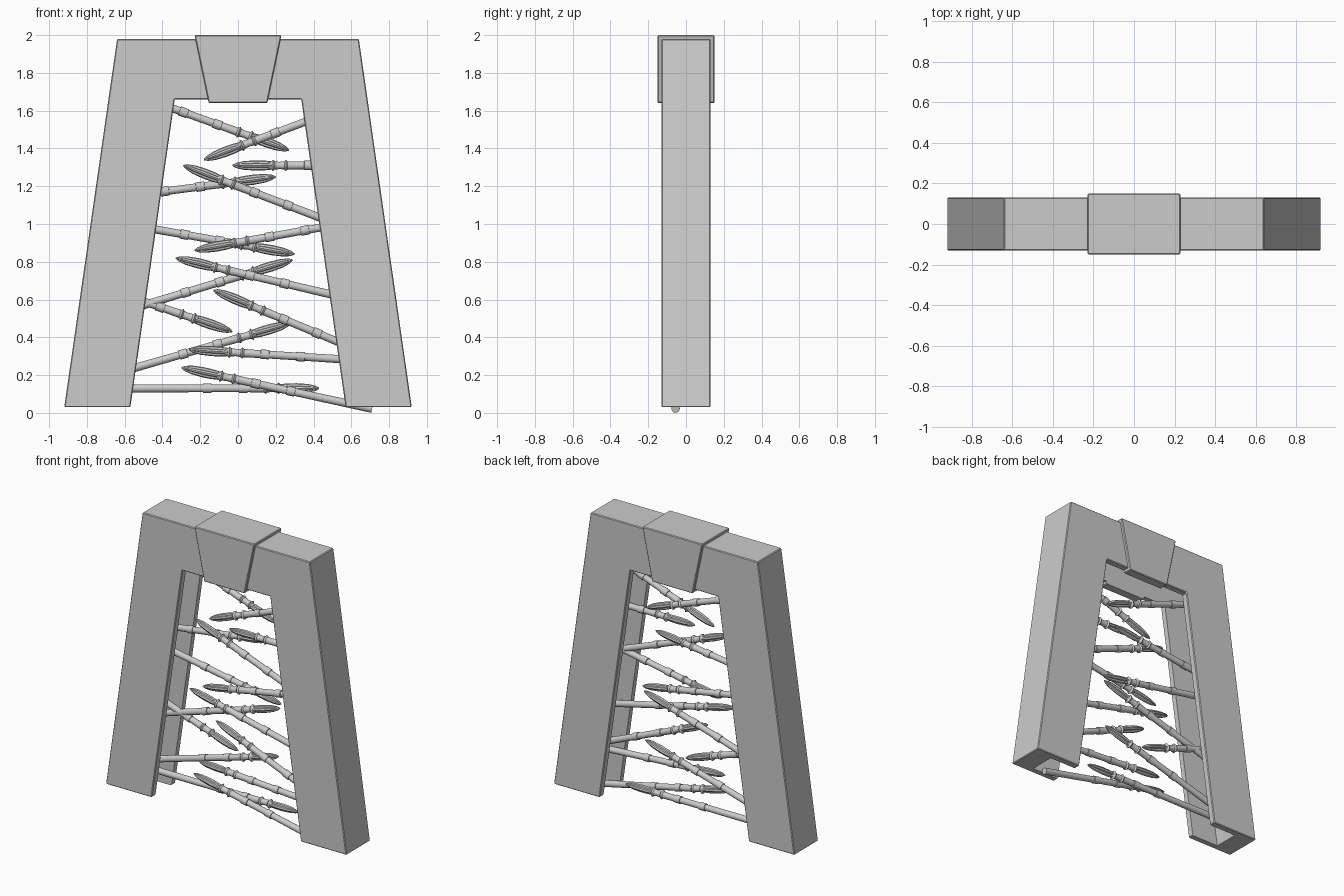
import bpy, bmesh, math
from mathutils import Vector

if "Cube" in bpy.data.objects:
    bpy.data.objects.remove(bpy.data.objects["Cube"])


def finish(bm, name):
    bmesh.ops.recalc_face_normals(bm, faces=bm.faces[:])
    me = bpy.data.meshes.new(name)
    bm.to_mesh(me)
    bm.free()
    ob = bpy.data.objects.new(name, me)
    bpy.context.collection.objects.link(ob)
    return ob


def prism(name, half, depth):
    """Mirror a half profile (x, z) in x and extrude it to +-depth in y."""
    pts = half + [(-x, z) for x, z in reversed(half)]
    bm = bmesh.new()
    face = bm.faces.new([bm.verts.new((x, -depth, z)) for x, z in pts])
    ext = bmesh.ops.extrude_face_region(bm, geom=[face])
    moved = [v for v in ext["geom"] if isinstance(v, bmesh.types.BMVert)]
    bmesh.ops.translate(bm, verts=moved, vec=(0, 2 * depth, 0))
    return finish(bm, name)


def hollow(ob, cutter):
    bev = ob.modifiers.new("soft_edges", 'BEVEL')
    bev.width = 0.005
    bev.segments = 1
    mod = ob.modifiers.new("channel", 'BOOLEAN')
    mod.operation = 'DIFFERENCE'
    mod.solver = 'EXACT'
    mod.object = cutter


# Gate frame: two leaning legs and a lintel
frame = prism("gate_frame", [(0.335, 1.66), (0.57, 0.03), (0.92, 0.03), (0.64, 1.98)], 0.13)
# Keystone block over the lintel
keystone = prism("keystone", [(0.155, 1.64), (0.23, 2.0)], 0.15)

# Channel running around the inside of the opening
cutter = prism("channel_cutter", [(0.795, -0.1), (0.515, 1.85)], 0.088)
cutter.hide_render = True
cutter.hide_viewport = True
hollow(frame, cutter)
hollow(keystone, cutter)

SIDES = 16


def loft(bm, rings, star):
    """Loft rings (distance from tip, radius) along +x; star gives a ridged section."""
    prev = None
    loops = []
    for d, r in rings:
        loop = []
        for i in range(SIDES):
            a = 2 * math.pi * i / SIDES
            k = r * (0.62 + 0.38 * abs(math.cos(2 * a)) if star else 1.0)
            loop.append(bm.verts.new((d, k * math.cos(a), k * math.sin(a))))
        if prev:
            for i in range(SIDES):
                j = (i + 1) % SIDES
                bm.faces.new((prev[i], prev[j], loop[j], loop[i]))
        prev = loop
        loops.append(loop)
    bm.faces.new(loops[0])
    bm.faces.new(loops[-1])


def spear(name, base, tip, y, extra):
    """Spear from base to tip in the xz plane; extra length goes into the leg."""
    b, t = Vector((base[0], y, base[1])), Vector((tip[0], y, tip[1]))
    direction = b - t
    length = direction.length + extra
    bm = bmesh.new()
    # ridged blade
    loft(bm, [(0, 0.003), (0.02, 0.014), (0.06, 0.023), (0.12, 0.027),
              (0.17, 0.026), (0.215, 0.021)], True)
    # socket with flared rims, shaft and collars
    rings = [(0.19, 0.016), (0.205, 0.020), (0.215, 0.031), (0.225, 0.022),
             (0.25, 0.019), (0.275, 0.022), (0.283, 0.030), (0.293, 0.022)]
    for c in (0.38, 0.57):
        if c + 0.05 < length:
            rings += [(c, 0.0205), (c + 0.001, 0.025), (c + 0.045, 0.025), (c + 0.046, 0.0205)]
    rings.append((length, 0.022))
    loft(bm, rings, False)
    ob = finish(bm, name)
    ob.location = t
    ob.rotation_euler = direction.to_track_quat('X', 'Z').to_euler()
    bpy.context.view_layer.objects.active = ob
    ob.select_set(True)
    bpy.ops.object.shade_smooth_by_angle(angle=math.radians(30))
    ob.select_set(False)


# Spears from the left leg: base (x, z), tip (x, z)
left = [((-0.34, 1.61), (0.27, 1.39)), ((-0.41, 1.17), (0.20, 1.25)),
        ((-0.43, 0.97), (0.30, 0.84)), ((-0.50, 0.57), (0.29, 0.81)),
        ((-0.47, 0.58), (-0.03, 0.43)), ((-0.54, 0.24), (0.28, 0.475)),
        ((-0.56, 0.13), (0.43, 0.13))]
# Spears from the right leg
right = [((0.34, 1.535), (-0.18, 1.34)), ((0.38, 1.31), (-0.03, 1.31)),
         ((0.43, 1.035), (-0.29, 1.31)), ((0.43, 0.98), (-0.23, 0.86)),
         ((0.48, 0.63), (-0.33, 0.82)), ((0.52, 0.38), (-0.13, 0.65)),
         ((0.53, 0.285), (-0.26, 0.335))]
for i, (b, t) in enumerate(left):
    spear(f"left_spear_{i + 1}", b, t, 0.045, 0.11)
for i, (b, t) in enumerate(right):
    spear(f"right_spear_{i + 1}", b, t, -0.055, 0.11)
# Lowest spear pokes out under the right leg
spear("right_spear_low", (0.71, 0.022), (-0.30, 0.24), -0.055, 0.0)
